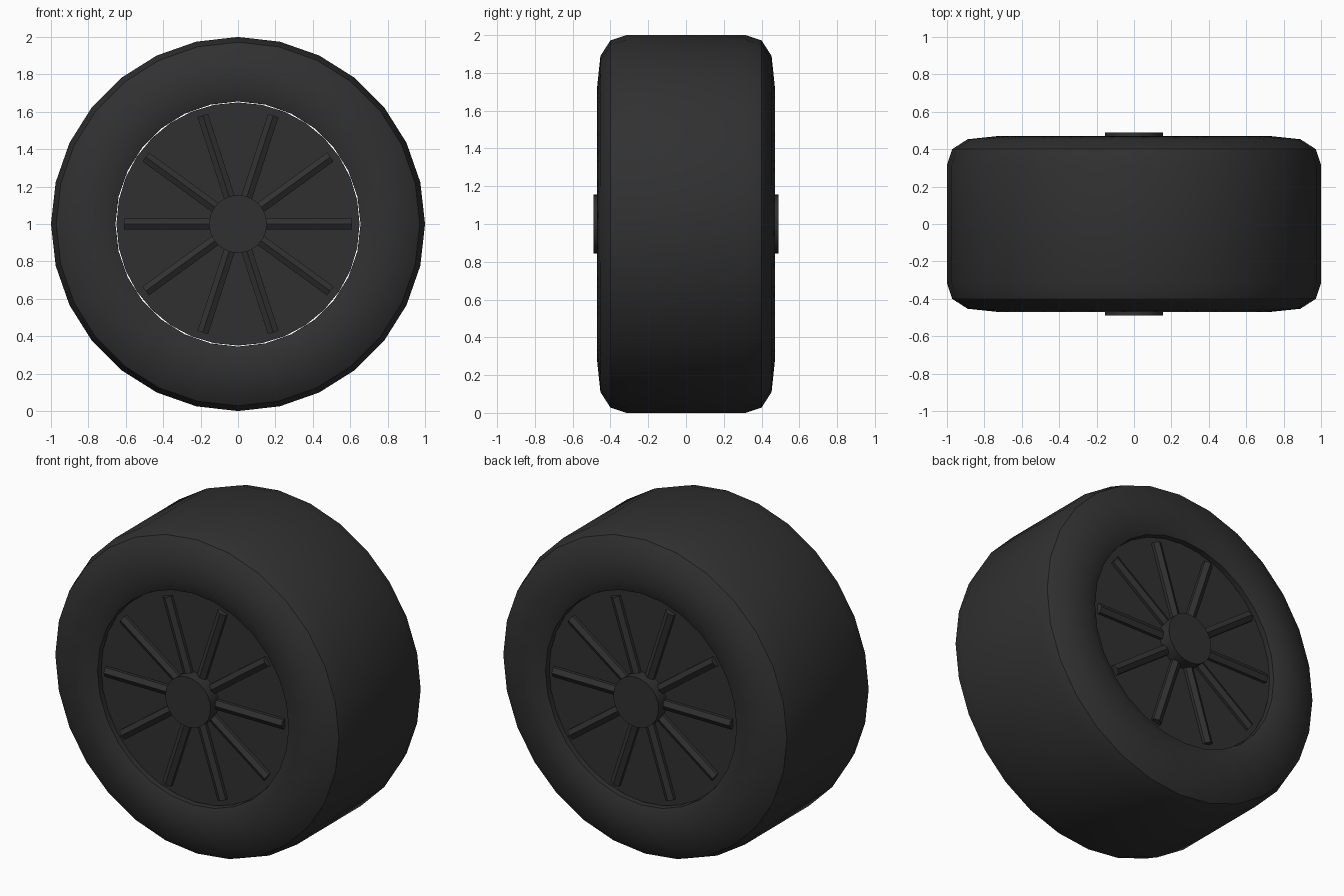
import bpy, bmesh, math
from mathutils import Matrix

cube = bpy.data.objects.get("Cube")
if cube:
    bpy.data.objects.remove(cube, do_unlink=True)

rubber = bpy.data.materials.new("black_rubber")
rubber.use_nodes = True
COLOUR = (0.03, 0.03, 0.03, 1)
rubber.diffuse_color = COLOUR
bsdf = rubber.node_tree.nodes["Principled BSDF"]
bsdf.inputs["Base Color"].default_value = COLOUR
bsdf.inputs["Roughness"].default_value = 0.8

AXLE = Matrix.Translation((0, 0, 1))


def finish(name, bm, angle=30):
    bmesh.ops.recalc_face_normals(bm, faces=bm.faces)
    mesh = bpy.data.meshes.new(name)
    bm.to_mesh(mesh)
    bm.free()
    mesh.materials.append(rubber)
    ob = bpy.data.objects.new(name, mesh)
    bpy.context.collection.objects.link(ob)
    ob.matrix_world = AXLE
    bpy.ops.object.select_all(action='DESELECT')
    ob.select_set(True)
    bpy.context.view_layer.objects.active = ob
    bpy.ops.object.shade_smooth_by_angle(angle=math.radians(angle))
    return ob


def drum(name, radius, half_width, sides):
    """Cylinder along the y axis."""
    bm = bmesh.new()
    bmesh.ops.create_cone(bm, cap_ends=True, segments=sides, radius1=radius,
                          radius2=radius, depth=2 * half_width,
                          matrix=Matrix.Rotation(math.pi / 2, 4, 'X'))
    return finish(name, bm)


# Tyre: closed (radius, y) section spun around the axle
half = [(1.0, 0.315), (0.972, 0.40), (0.89, 0.453), (0.73, 0.47), (0.655, 0.44)]
section = half + [(r, -y) for r, y in reversed(half)]
SIDES = 28
bm = bmesh.new()
rings = []
for i in range(SIDES):
    a = 2 * math.pi * i / SIDES
    rings.append([bm.verts.new((r * math.cos(a), y, r * math.sin(a)))
                  for r, y in section])
n = len(section)
for i in range(SIDES):
    p, q = rings[i], rings[(i + 1) % SIDES]
    for j in range(n):
        k = (j + 1) % n
        bm.faces.new((p[j], p[k], q[k], q[j]))
finish("tyre", bm)

# Wheel disc and hub
drum("wheel_disc", 0.65, 0.41, 32)
drum("hub", 0.155, 0.49, 24)

# Ten six-sided spokes on each side, half sunk into the disc
for side, label in ((-1, "front"), (1, "back")):
    bm = bmesh.new()
    for i in range(10):
        place = (Matrix.Rotation(math.radians(36 * i), 4, 'Y')
                 @ Matrix.Translation((0.355, side * 0.412, 0))
                 @ Matrix.Rotation(math.pi / 2, 4, 'Y'))
        bmesh.ops.create_cone(bm, cap_ends=True, segments=6, radius1=0.034,
                              radius2=0.034, depth=0.51, matrix=place)
    finish(label + "_spokes", bm)
